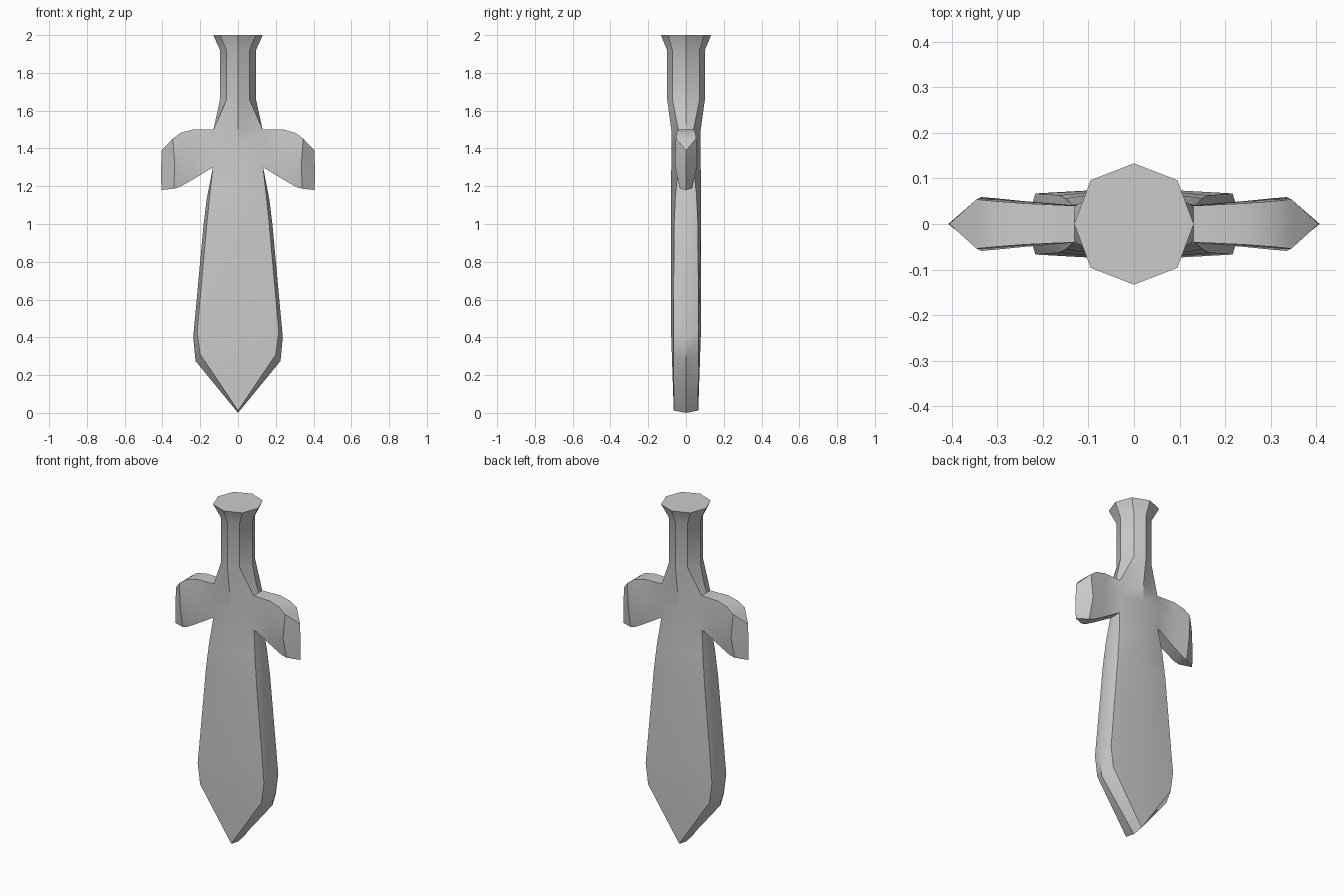
import bpy, bmesh, math

if "Cube" in bpy.data.objects:
    bpy.data.objects.remove(bpy.data.objects["Cube"])

bm = bmesh.new()


def loft(rings, skip=lambda i, j: False):
    """Bridge rings of equal size with quads, leaving out skipped faces."""
    vs = [[bm.verts.new(p) for p in ring] for ring in rings]
    n = len(vs[0])
    for i in range(len(vs) - 1):
        for j in range(n):
            if not skip(i, j):
                k = (j + 1) % n
                bm.faces.new((vs[i][j], vs[i][k], vs[i + 1][k], vs[i + 1][j]))
    return vs


# Blade, hub and grip: edge x, edge z, face-border x, face-border z and y, ridge y
levels = [
    (0, 0, 0, .012, .063, .065),
    (.225, .275, .2, .31, .067, .075),
    (.237, .40, .216, .43, .067, .079),
    (.182, 1.0, .165, 1.0, .063, .079),
    (.166, 1.13, .15, 1.15, .056, .079),
    (.133, 1.3, .133, 1.3, .04, .078),
    (.131, 1.4, .131, 1.4, .041, .078),
    (.13, 1.5, .13, 1.5, .04, .078),
    (.095, 1.66, .06, 1.66, .072, .1),
    (.095, 1.92, .06, 1.92, .072, .1),
    (.131, 2.0, .095, 2.0, .096, .133),
]
rings = []
for w, zw, a, za, b, c in levels:
    rings.append([(0, -c, za), (a, -b, za), (w, 0, zw), (a, b, za),
                  (0, c, za), (-a, b, za), (-w, 0, zw), (-a, -b, za)])
# The hub sides stay open where the guard arms join
body = loft(rings, lambda i, j: i in (5, 6) and j in (1, 2, 5, 6))
bm.faces.new(body[-1])

# Guard arms: x and z at top, middle, bottom; half thickness at each
arm = [
    ((.13, 1.5, .04), (.131, 1.4, .041), (.133, 1.3, .04)),
    ((.24, 1.5, .045), (.24, 1.37, .05), (.24, 1.235, .036)),
    ((.305, 1.482, .05), (.30, 1.34, .056), (.31, 1.195, .034)),
    ((.345, 1.452, .054), (.335, 1.31, .059), (.34, 1.187, .032)),
    ((.405, 1.39, 0), (.407, 1.29, 0), (.406, 1.18, 0)),
]
for s in (-1, 1):
    sections = []
    for t, m, b in arm:
        sections.append([(s * x, y, z) for x, y, z in (
            (t[0], 0, t[1]), (t[0], t[2], t[1]), (m[0], m[2], m[1]),
            (b[0], b[2], b[1]), (b[0], 0, b[1]), (b[0], -b[2], b[1]),
            (m[0], -m[2], m[1]), (t[0], -t[2], t[1]))])
    loft(sections)

# Weld the arms to the hub and close the pointed ends
bmesh.ops.remove_doubles(bm, verts=bm.verts, dist=.0005)
loose = [v for v in bm.verts if not v.link_faces]
bmesh.ops.delete(bm, geom=loose, context='VERTS')
bmesh.ops.recalc_face_normals(bm, faces=bm.faces)

mesh = bpy.data.meshes.new("dagger")
bm.to_mesh(mesh)
bm.free()
obj = bpy.data.objects.new("dagger", mesh)
bpy.context.collection.objects.link(obj)
bpy.context.view_layer.objects.active = obj
obj.select_set(True)
bpy.ops.object.shade_smooth_by_angle(angle=math.radians(32))
